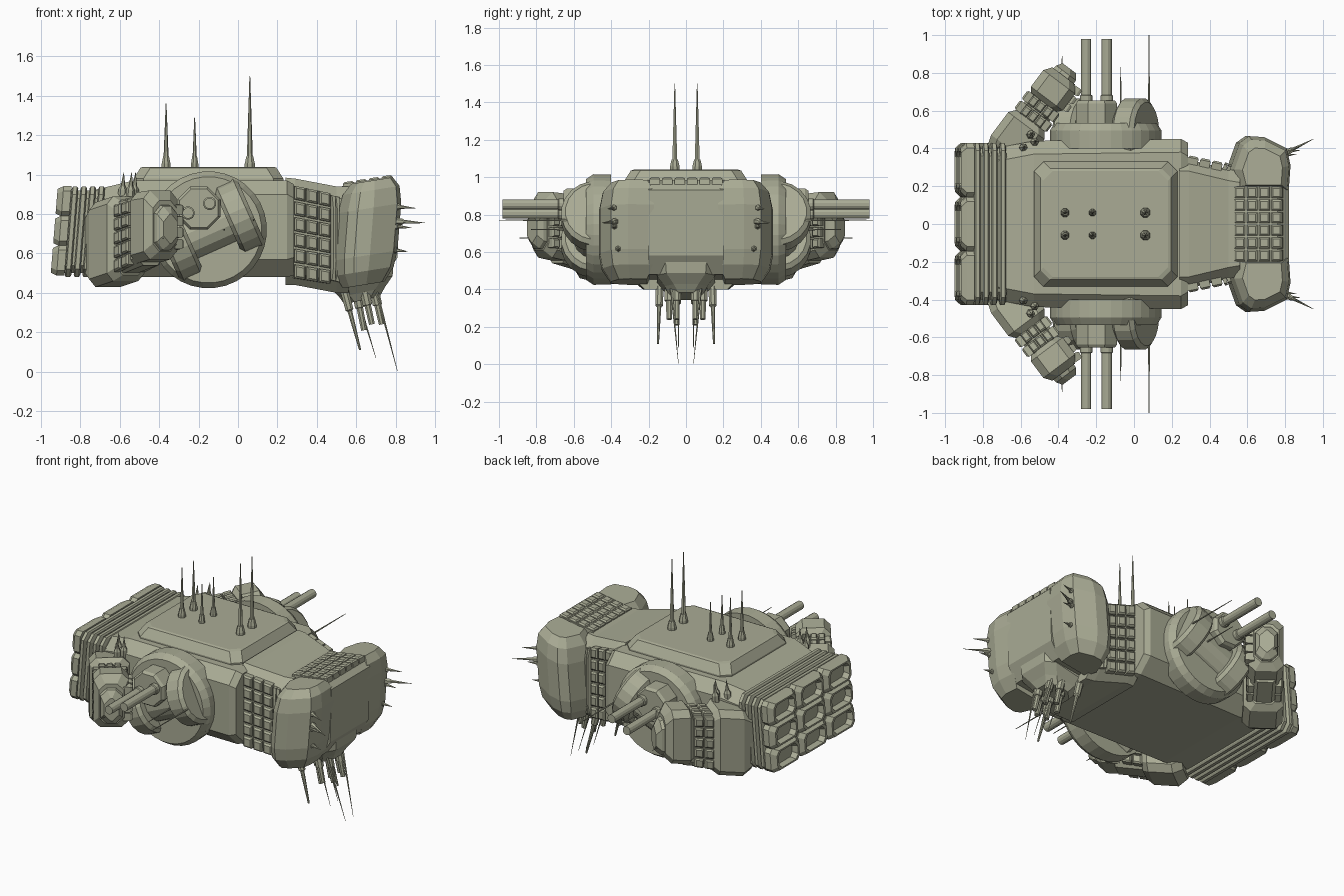
import bpy, bmesh, math
from mathutils import Vector as V

if "Cube" in bpy.data.objects:
    bpy.data.objects.remove(bpy.data.objects["Cube"])

def material(name, rgb):
    m = bpy.data.materials.new(name)
    m.diffuse_color = (*rgb, 1)
    m.use_nodes = True
    m.node_tree.nodes["Principled BSDF"].inputs["Base Color"].default_value = m.diffuse_color
    return m

OLIVE = material("olive_hull", (0.40, 0.41, 0.30))
PURPLE = material("engine_glow", (0.36, 0.22, 0.44))

def finish(name, bm, mirror=False, mat=OLIVE):
    bmesh.ops.recalc_face_normals(bm, faces=bm.faces)
    me = bpy.data.meshes.new(name)
    bm.to_mesh(me)
    bm.free()
    me.materials.append(mat)
    ob = bpy.data.objects.new(name, me)
    bpy.context.collection.objects.link(ob)
    if mirror:
        md = ob.modifiers.new("mirror", 'MIRROR')
        md.use_axis = (False, True, False)
        md.use_mirror_merge = False
    return ob

def loft(bm, rings, cap_end=True):
    rows = [[bm.verts.new(p) for p in r] for r in rings]
    n = len(rows[0])
    for a, b in zip(rows, rows[1:]):
        for i in range(n):
            bm.faces.new((a[i], a[(i + 1) % n], b[(i + 1) % n], b[i]))
    bm.faces.new(rows[0][::-1])
    if cap_end:
        bm.faces.new(rows[-1])

def octo(a0, a1, b0, b1, c, cb=None):
    d = c if cb is None else cb
    return [(a0 + d, b0), (a1 - d, b0), (a1, b0 + d), (a1, b1 - c),
            (a1 - c, b1), (a0 + c, b1), (a0, b1 - c), (a0, b0 + d)]

def tube(bm, p, q, stops, n=8):
    """Turned solid from p to q; stops are (fraction, radius)."""
    p, q = V(p), V(q)
    d = (q - p).normalized()
    s = d.cross(V((0, 0, 1)) if abs(d.z) < 0.9 else V((1, 0, 0))).normalized()
    t = d.cross(s)
    ang = [2 * math.pi * (i + .5) / n for i in range(n)]
    loft(bm, [[p + (q - p) * f + (s * math.cos(a) + t * math.sin(a)) * r for a in ang]
              for f, r in stops])

def tiles(bm, A, B, C, D, nu, nv, h):
    """Raised bevelled tiles over the patch A-B-C-D (u along AB, v along AD)."""
    A, B, C, D = map(V, (A, B, C, D))
    nrm = (B - A).cross(D - A).normalized()
    P = lambda u, v: (A * (1 - u) + B * u) * (1 - v) + (D * (1 - u) + C * u) * v
    for i in range(nu):
        for j in range(nv):
            def q(g, z):
                return [P((i + a) / nu, (j + b) / nv) + nrm * z
                        for a, b in ((g, g), (1 - g, g), (1 - g, 1 - g), (g, 1 - g))]
            loft(bm, [q(.07, -.02), q(.07, h * .6), q(.2, h)])

# main hull, tapering toward the engines
bm = bmesh.new()
loft(bm, [[(x, y, z) for y, z in octo(-h, h, z0, z1, .07, cb)] for x, h, z0, z1, cb in
          [(-.74, .40, .50, .92, .06), (-.53, .44, .48, .97, .09),
           (.25, .45, .48, .97, .09), (.285, .43, .49, .95, .09)]])
finish("hull", bm)

# raised top deck with a stepped rim
bm = bmesh.new()
loft(bm, [[(x, y, z) for x, y in octo(-.53 + i, .23 - i, -.33 + i, .33 - i, .05)]
          for i, z in [(0, .94), (0, .98), (.035, 1.035), (.05, 1.04)]])
finish("top_deck", bm)

# engine block: core, ribs and 3 x 3 nozzles, all leaning slightly
lean = lambda x, z: x - (.94 - z) * .08
bm = bmesh.new()
def engine_ring(x, h, z0, z1):
    return [(lean(x, z), y, z) for y, z in octo(-h, h, z0, z1, .04)]
loft(bm, [engine_ring(-.66, .40, .50, .92), engine_ring(-.88, .40, .50, .92)])
for i in range(4):
    x = -.69 - i * .045
    loft(bm, [engine_ring(x + .015, .41, .49, .93), engine_ring(x + .008, .43, .48, .94),
              engine_ring(x - .012, .43, .48, .94), engine_ring(x - .018, .41, .49, .93)])
finish("engine_ribs", bm)
bm, glow = bmesh.new(), bmesh.new()
for r in (-1, 0, 1):
    for c in (-1, 0, 1):
        def cell(x, a, b):
            return [(lean(x, z), y, z) for y, z in
                    octo(c * .285 - a, c * .285 + a, .715 + r * .15 - b, .715 + r * .15 + b, .025)]
        loft(bm, [cell(-.845, .143, .077), cell(-.885, .143, .077), cell(-.915, .115, .062),
                  cell(-.915, .098, .052), cell(-.875, .085, .042)])
        loft(glow, [cell(-.874, .084, .041), cell(-.878, .084, .041)])
finish("engine_nozzles", bm)
finish("engine_glow", glow, mat=PURPLE)

# neck with tiled sides
bm = bmesh.new()
loft(bm, [[(x, y, z) for y, z in octo(-h, h, z0, z1, .06)] for x, h, z0, z1 in
          [(.24, .34, .44, .985), (.29, .34, .44, .98), (.50, .29, .40, .94), (.56, .28, .40, .94)]])
finish("neck", bm)
bm = bmesh.new()
tiles(bm, (.47, .30, .44), (.28, .34, .47), (.28, .34, .95), (.47, .30, .91), 3, 6, .025)
tiles(bm, (.51, .285, .42), (.47, .30, .43), (.47, .30, .93), (.51, .285, .92), 2, 1, .03)
finish("neck_tiles", bm, True)

# head centre with a tiled roof
bm = bmesh.new()
side = [(.48, .44), (.50, .93), (.56, .955), (.76, .985), (.82, .93), (.81, .58), (.75, .48)]
loft(bm, [[(x, y, z) for x, z in side] for y in (-.2, .2)])
finish("head_core", bm)
bm = bmesh.new()
tiles(bm, (.53, -.2, .94), (.79, -.2, .98), (.79, .2, .98), (.53, .2, .94), 4, 6, .02)
finish("head_roof_tiles", bm)

# armoured cheeks on both sides of the head
plan = [(.53, .17), (.50, .29), (.55, .43), (.60, .465), (.68, .46), (.80, .40), (.82, .31), (.81, .17)]
bm = bmesh.new()
mid = V((.66, .28))
def cheek_ring(s, z):
    out = []
    for p in plan:
        q = mid + (V(p) - mid) * s
        out.append((q.x + .08 * (z - .72), q.y, z + .16 * (q.x - .66)))
    return out
loft(bm, [cheek_ring(.66, .44), cheek_ring(.92, .51), cheek_ring(1, .59),
          cheek_ring(1, .83), cheek_ring(.9, .92), cheek_ring(.66, .97)])
finish("head_cheek", bm, True)

# chin mount and its downward barrels and needles
bm = bmesh.new()
loft(bm, [[(x, y, z + .22 * (x - .62)) for x, y in octo(.47 + i, .79 - i, -.16 + i, .16 - i, .05)]
          for i, z in [(0, .52), (.005, .45), (.045, .40), (.07, .36)]])
finish("chin", bm)
bm = bmesh.new()
for x, y, z in [(.60, .05, .21), (.64, .09, .24), (.69, .05, .24)]:
    tube(bm, (x, y, .42), (x + .04, y, z), [(0, .026), (.45, .026), (.46, .018), (1, .016)])
tube(bm, (.53, .14, .45), (.62, .15, .11), [(0, .024), (.4, .022), (.42, .013), (1, .006)])
tube(bm, (.60, .04, .40), (.70, .04, .07), [(0, .008), (1, .001)], 5)
tube(bm, (.70, .08, .42), (.81, .04, 0), [(0, .008), (1, .001)], 5)
finish("chin_barrels", bm, True)

# cheek spikes pointing forward
bm = bmesh.new()
for y, z, x2, y2 in [(.37, .84, .90, .42), (.36, .765, .95, .45), (.38, .74, .88, .39), (.36, .62, .86, .37)]:
    tube(bm, (.77, y, z), (x2, y2, z - .01), [(0, .02), (.35, .016), (.4, .010), (1, .001)], 6)
finish("cheek_spikes", bm, True)

# side turret: round base, two rolling cheeks, gun housing, twin barrels
O = V((-.15, .48, .72))
a = math.radians(24)
U, W = V((math.cos(a), 0, math.sin(a))), V((-math.sin(a), 0, math.cos(a)))
Y = V((0, 1, 0))
bm = bmesh.new()
tube(bm, (O.x, .40, O.z), (O.x, .535, O.z), [(0, .295), (.7, .297), (1, .27)], 32)
finish("turret_base", bm, True)
bm = bmesh.new()
for s in (-1, 1):
    c = O + U * s * .172
    tube(bm, c - U * .065, c + U * .065, [(0, .165), (.15, .188), (.85, .188), (1, .165)], 20)
tube(bm, O - U * .12, O + U * .12, [(0, .125), (1, .125)], 16)
finish("turret_cheeks", bm, True)
G = O + W * .12
bm = bmesh.new()
tube(bm, G, G + Y * .175, [(0, .118), (.9, .118), (1, .105)], 8)
for s in (-1, 1):
    b = G + U * s * .06
    tube(bm, b + Y * .1, b + Y * .50, [(0, .034), (.25, .034), (.26, .028), (1, .028)], 12)
finish("turret_guns", bm, True)
bm = bmesh.new()
for x, z, y0, y1 in [(.08, .77, .5, 1.0), (-.07, .72, .5, .83), (-.38, .675, .74, .89)]:
    tube(bm, (x, y0, z), (x, y1, z), [(0, .007), (1, .002)], 5)
finish("side_needles", bm, True)

# rear side pods, angled outward: root, tiled waist, end block
Q = V((-.66, .40, 0))
D, N = V((.6, .8, 0)), V((-.8, .6, 0))
at = lambda t, w, z: Q + D * t + N * w + V((0, 0, z))
bm = bmesh.new()
for part in ([(-.06, .10, .46, .82), (0, .12, .43, .86), (.15, .12, .46, .89), (.19, .09, .49, .86)],
             [(.15, .085, .49, .85), (.36, .085, .54, .87)],
             [(.30, .08, .56, .87), (.33, .105, .55, .91), (.44, .105, .57, .92), (.48, .075, .61, .87)],
             [(.46, .07, .61, .85), (.50, .065, .62, .84), (.53, .045, .65, .80)]):
    loft(bm, [[at(t, w, z) for w, z in octo(-h, h, z0, z1, .04)] for t, h, z0, z1 in part])
finish("side_pod", bm, True)
bm = bmesh.new()
tiles(bm, at(.31, .085, .54), at(.18, .085, .5), at(.18, .085, .85), at(.31, .085, .87), 2, 5, .022)
tiles(bm, at(.18, -.085, .5), at(.31, -.085, .54), at(.31, -.085, .87), at(.18, -.085, .85), 2, 5, .022)
tiles(bm, at(.33, -.1, .6), at(.48, -.09, .62), at(.48, -.09, .85), at(.33, -.1, .87), 3, 4, .035)
tiles(bm, at(.18, -.07, .85), at(.31, -.07, .87), at(.31, .07, .87), at(.18, .07, .85), 2, 3, .02)
finish("pod_tiles", bm, True)
bm = bmesh.new()
for x, y in [(-.59, .40), (-.53, .43), (-.55, .47)]:
    tube(bm, (x, y, .84), (x + .01, y + .01, 1.01), [(0, .024), (.5, .022), (.6, .012), (1, .001)], 6)
finish("pod_spikes", bm, True)

# paired antennas on the deck
bm = bmesh.new()
for x, top, r in [(.06, 1.5, .028), (-.22, 1.29, .02), (-.365, 1.36, .024)]:
    tube(bm, (x, .06, 1.03), (x, .06, 1.095), [(0, r), (.4, r), (1, r * .65)], 8)
    tube(bm, (x, .06, 1.08), (x, .06, top), [(0, r * .55), (1, .002)], 6)
finish("deck_antennas", bm, True)
